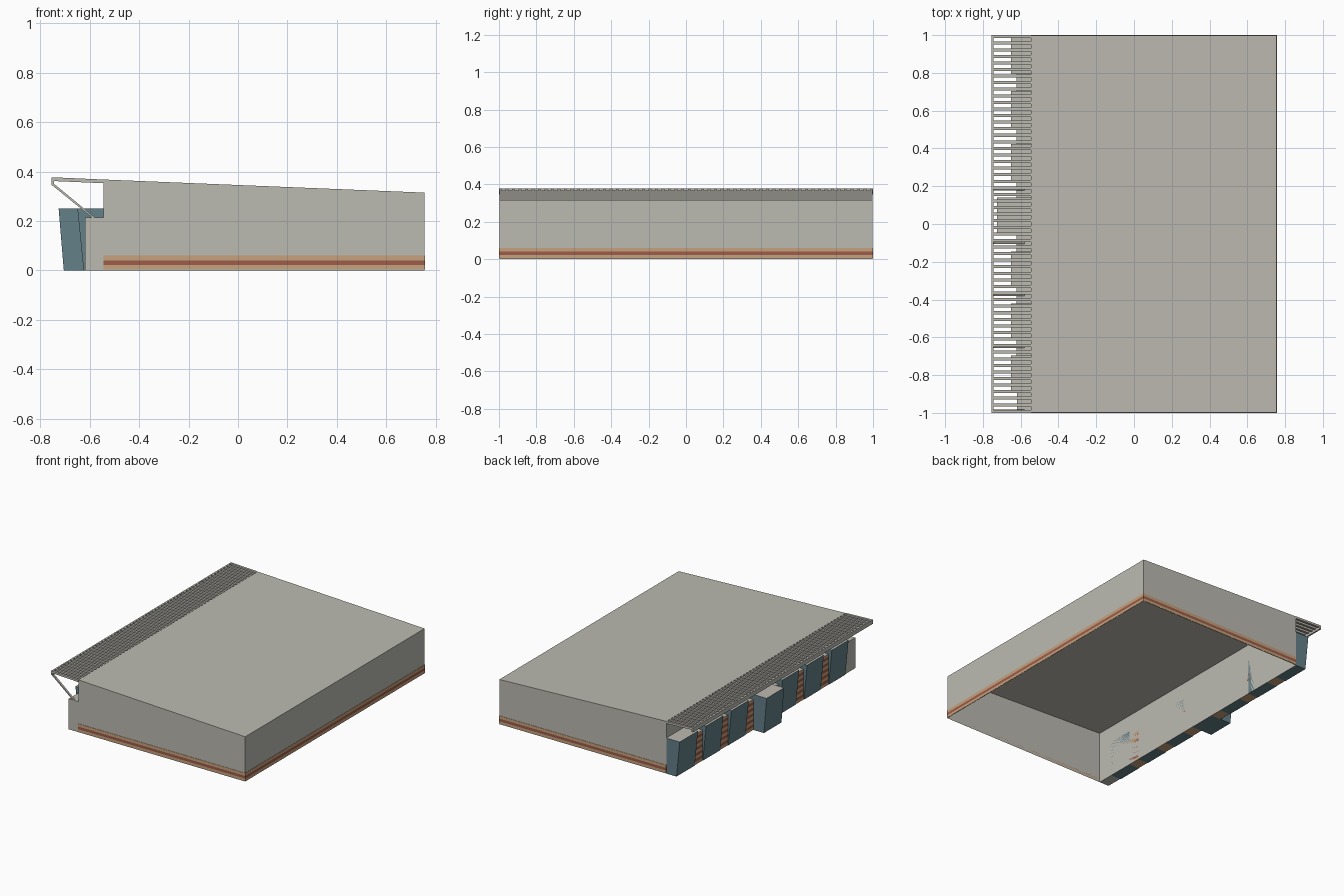
import bpy, bmesh
from mathutils import Vector

if "Cube" in bpy.data.objects:
    bpy.data.objects.remove(bpy.data.objects["Cube"], do_unlink=True)


def material(name, r, g, b):
    m = bpy.data.materials.new(name)
    m.use_nodes = True
    m.diffuse_color = (r, g, b, 1)
    m.node_tree.nodes["Principled BSDF"].inputs["Base Color"].default_value = (r, g, b, 1)
    return m


GRAY = material("warm_gray", 0.50, 0.49, 0.44)
TEAL = material("slate_teal", 0.125, 0.215, 0.245)
TAN = material("tan", 0.56, 0.36, 0.20)
RED = material("brick_red", 0.34, 0.105, 0.07)


def extrude(name, profile, y0, y1, mats, rule=None, open_bottom=False):
    """Prism from an (x, z) profile stretched along y."""
    bm = bmesh.new()
    a = [bm.verts.new((x, y0, z)) for x, z in profile]
    b = [bm.verts.new((x, y1, z)) for x, z in profile]
    bm.faces.new(a)
    bm.faces.new(b[::-1])
    for i in range(len(a)):
        j = (i + 1) % len(a)
        bm.faces.new((a[j], a[i], b[i], b[j]))
    bmesh.ops.recalc_face_normals(bm, faces=bm.faces[:])
    if rule:
        for f in bm.faces:
            f.material_index = rule(f.normal)
    if open_bottom:
        floor = [f for f in bm.faces if f.normal.z < -0.9]
        bmesh.ops.delete(bm, geom=floor, context='FACES')
    me = bpy.data.meshes.new(name)
    bm.to_mesh(me)
    bm.free()
    for m in mats:
        me.materials.append(m)
    ob = bpy.data.objects.new(name, me)
    bpy.context.scene.collection.objects.link(ob)
    return ob


def box(name, x0, x1, y0, y1, z0, z1, *mats, rule=None):
    return extrude(name, [(x0, z0), (x1, z0), (x1, z1), (x0, z1)], y0, y1, mats, rule)


def top_is_second(n):
    return 1 if n.z > 0.9 else 0


WALL, END = -0.545, 0.755

# Main hall, open underneath, with a sloping roof
extrude("main_hall", [(WALL, 0), (END, 0), (END, 0.315), (WALL, 0.368)],
        -0.998, 0.998, [GRAY], open_bottom=True)

# Painted bands around the three plain walls
for i, (z0, z1, m) in enumerate([(0.004, 0.022, TAN), (0.022, 0.04, RED), (0.04, 0.06, TAN)]):
    box(f"front_band_{i}", WALL, END, -1, -0.998, z0, z1, m)
    box(f"back_band_{i}", WALL, END, 0.998, 1, z0, z1, m)
    box(f"side_band_{i}", END, END + 0.002, -1, 1, z0, z1, m)

# Striped pillars between the panels
pillars = [0.75, 0.468, 0.185, -0.1, -0.375, -0.65]
HALF, PILLAR_TOP = 0.045, 0.215
for i, y in enumerate(pillars):
    z, k = 0.0, 0
    while z < PILLAR_TOP - 0.001:
        top = min(z + 0.0197, PILLAR_TOP)
        last = top > PILLAR_TOP - 0.001
        box(f"pillar_{i}_band_{k}", -0.622, WALL, y - HALF, y + HALF, z, top,
            RED if k % 2 else TAN, GRAY, rule=top_is_second if last else None)
        z, k = top, k + 1

# Plain block closing the front end of the facade
box("end_block", -0.62, WALL, -0.998, -0.88, 0, PILLAR_TOP, GRAY)

# Leaning teal panels, with the deeper entrance in the fourth bay
edges = [1.0 + HALF] + pillars + [-0.88 - HALF]
for i in range(len(edges) - 1):
    y1, y0 = edges[i] - HALF, edges[i + 1] + HALF
    entrance = i == 3
    low, high = (-0.705, -0.726) if entrance else (-0.625, -0.65)
    extrude("entrance_portal" if entrance else f"wall_panel_{i}",
            [(low, 0), (WALL, 0), (WALL, 0.25), (high, 0.25)],
            y0, min(y1, 0.998), [TEAL, GRAY], top_is_second)

# Slatted canopy
box("canopy_edge_beam", -0.755, -0.744, -1, 1, 0.347, 0.377, GRAY)
slats, width = 58, 0.016
for i in range(slats):
    y = -1 + (2 - width) * i / (slats - 1)
    extrude(f"canopy_slat_{i}", [(-0.75, 0.362), (WALL, 0.353), (WALL, 0.368), (-0.75, 0.377)],
            y, y + width, [GRAY])

# Diagonal braces from pillar tops to the beam
for i, y in enumerate(pillars + [-0.99]):
    extrude(f"canopy_brace_{i}", [(-0.755, 0.347), (-0.592, 0.215), (-0.58, 0.215), (-0.744, 0.35)],
            y - 0.007, y + 0.007, [GRAY])
